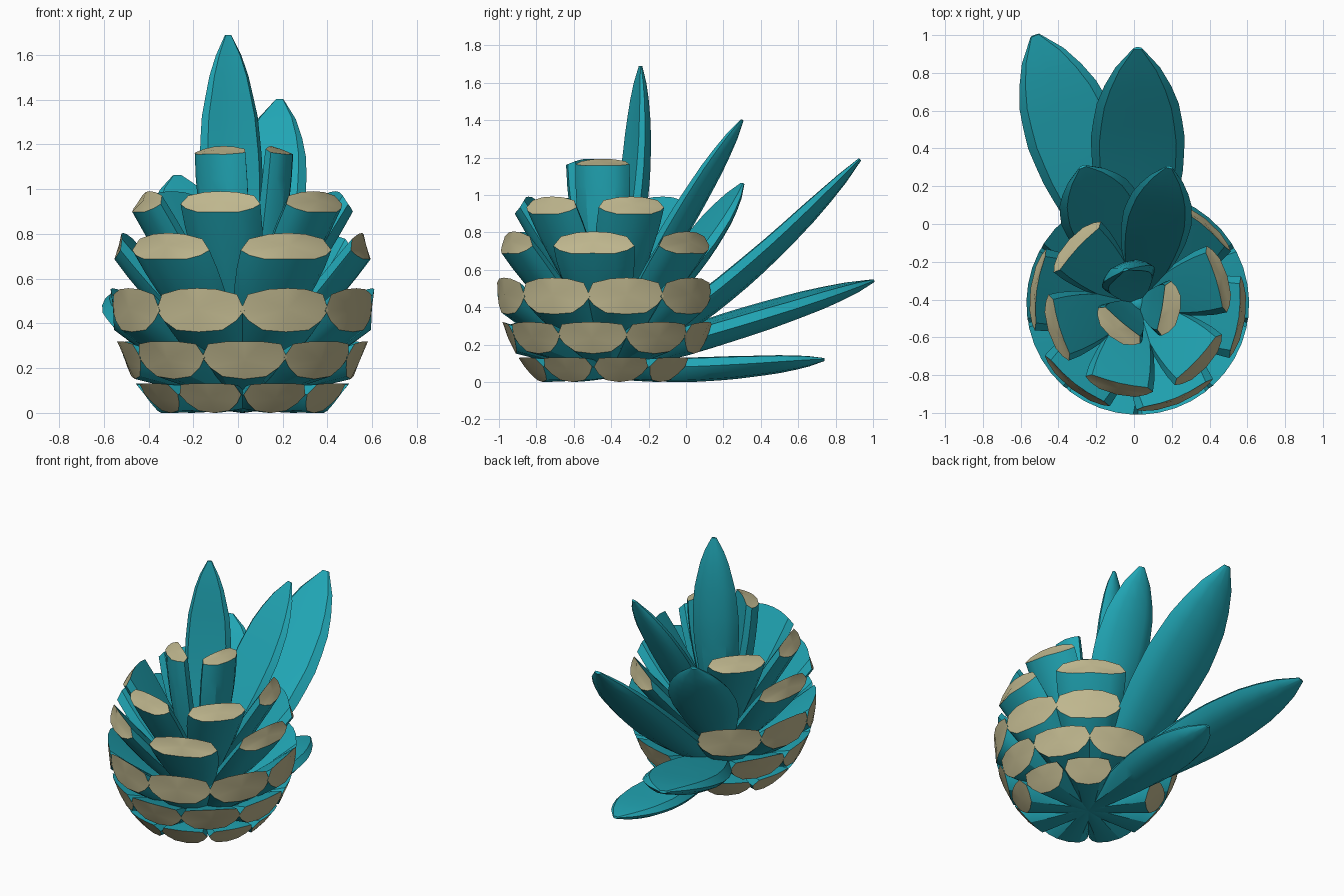
import bpy, bmesh, math
from mathutils import Vector

if "Cube" in bpy.data.objects:
    bpy.data.objects.remove(bpy.data.objects["Cube"])

CX, CY = 0.02, -0.42                 # plant axis
RAD, ZC, ZR = 0.59, 0.53, 0.68       # ellipsoid the leaves are trimmed to


def material(name, rgb):
    m = bpy.data.materials.new(name)
    m.diffuse_color = (*rgb, 1)
    m.use_nodes = True
    m.node_tree.nodes["Principled BSDF"].inputs["Base Color"].default_value = m.diffuse_color
    return m


TEAL = material("leaf_teal", (0.015, 0.38, 0.46))
TAN = material("cut_tan", (0.52, 0.47, 0.27))

# leaf cross-section: broad flat top, chamfered edges, rounded keel below
SECTION = [(-.5, .12), (-.41, .46), (-.2, .5), (0, .5), (.2, .5), (.41, .46), (.5, .12),
           (.42, -.16), (.27, -.42), (0, -.5), (-.27, -.42), (-.42, -.16)]
WIDTH = [(0, .28), (.2, .5), (.4, .78), (.55, .95), (.68, 1), (.8, .9), (.9, .64), (.97, .33), (1, .1)]
THICK = [(0, .7), (.4, 1), (.6, .95), (.8, .75), (.92, .5), (1, .12)]


def lerp(table, t):
    for (a, va), (b, vb) in zip(table, table[1:]):
        if t <= b:
            return va + (vb - va) * (t - a) / (b - a)
    return table[-1][1]


def leaf_point(row, t, u, v):
    """Point in leaf space: x out along the leaf, y across, z up."""
    (r0, z0), (r1, z1), (r2, z2) = row["path"]
    r = (1 - t) ** 2 * r0 + 2 * t * (1 - t) * r1 + t * t * r2
    z = (1 - t) ** 2 * z0 + 2 * t * (1 - t) * z1 + t * t * z2
    d = Vector(((1 - t) * (r1 - r0) + t * (r2 - r1), (1 - t) * (z1 - z0) + t * (z2 - z1))).normalized()
    w = lerp(WIDTH, t ** row.get("taper", 1)) * row["width"]
    h = v * lerp(THICK, t) * row["thick"] + row["cup"] * w * u * u
    return Vector((r - d.y * h, u * w, z + d.x * h))


def outside(p):
    return (p.x ** 2 + p.y ** 2) / RAD ** 2 + ((p.z - ZC) / ZR) ** 2 > 1


def trim(row, u, v):
    """Where a line along the leaf leaves the trimming ellipsoid."""
    t = 0.2
    while t < 1 and not outside(leaf_point(row, t, u, v)):
        t += 0.02
    lo, hi = t - 0.02, min(t, 1)
    for _ in range(14):
        mid = (lo + hi) / 2
        lo, hi = (lo, mid) if outside(leaf_point(row, mid, u, v)) else (mid, hi)
    return lo


def make_leaf(name, row, azimuth, cut):
    bm = bmesh.new()
    steps = 8 if cut else 16
    ends = [trim(row, u, v) if cut else 1.0 for u, v in SECTION]
    rings = [[bm.verts.new(leaf_point(row, e * i / steps, u, v)) for e, (u, v) in zip(ends, SECTION)]
             for i in range(steps + 1)]
    n = len(SECTION)
    for a, b in zip(rings, rings[1:]):
        for i in range(n):
            bm.faces.new((a[i], a[(i + 1) % n], b[(i + 1) % n], b[i]))
    bm.faces.new(rings[0])
    # end cap, tan where the leaf was cut
    end_t = trim(row, 0, 0) if cut else 1.0
    tip = bm.verts.new(leaf_point(row, end_t, 0, 0))
    for i in range(n):
        f = bm.faces.new((rings[-1][i], rings[-1][(i + 1) % n], tip))
        f.material_index = 1 if cut else 0
    bmesh.ops.recalc_face_normals(bm, faces=bm.faces)
    add_object(name, bm, (CX, CY, 0), azimuth)


def add_object(name, bm, loc, azimuth=0):
    me = bpy.data.meshes.new(name)
    bm.to_mesh(me)
    bm.free()
    me.materials.append(TEAL)
    me.materials.append(TAN)
    ob = bpy.data.objects.new(name, me)
    bpy.context.collection.objects.link(ob)
    ob.location = loc
    ob.rotation_euler.z = math.radians(azimuth)
    bpy.ops.object.select_all(action='DESELECT')
    ob.select_set(True)
    bpy.context.view_layer.objects.active = ob
    bpy.ops.object.shade_smooth_by_angle(angle=math.radians(28))


# rows from bottom to top: centre line (radius, height), leaf count, azimuth of the uncut leaf
ROWS = [
    dict(path=[(0, .066), (.5, .045), (1.16, .12)], width=.38, thick=.132, cup=.02, count=9, az=90),
    dict(path=[(0, .09), (.6, .245), (1.52, .54)], width=.50, thick=.145, cup=.03, count=9, az=111),
    dict(path=[(0, .10), (.58, .35), (1.35, 1.19)], width=.50, thick=.145, cup=.01, count=9, az=90),
    dict(path=[(0, .15), (.42, .52), (.78, 1.06)], width=.44, thick=.115, cup=.03, count=6, az=112),
    dict(path=[(0, .20), (.3, .67), (.74, 1.40)], width=.37, thick=.115, cup=.04, count=6, az=77),
    dict(path=[(.03, .30), (.21, .95), (.19, 1.69)], width=.30, thick=.11, cup=.16, count=3, az=110,
         taper=.75),
]
for k, row in enumerate(ROWS, 1):
    for j in range(row["count"]):
        kind = "long_leaf" if j == 0 else "cut_leaf"
        make_leaf(f"{kind}_row{k}_{j}", row, row["az"] + 360 * j / row["count"], cut=j > 0)

# inner core the leaves grow from
bm = bmesh.new()
bmesh.ops.create_uvsphere(bm, u_segments=18, v_segments=10, radius=1)
bmesh.ops.scale(bm, vec=(.11, .11, .19), verts=bm.verts)
add_object("core", bm, (CX, CY, .25))
